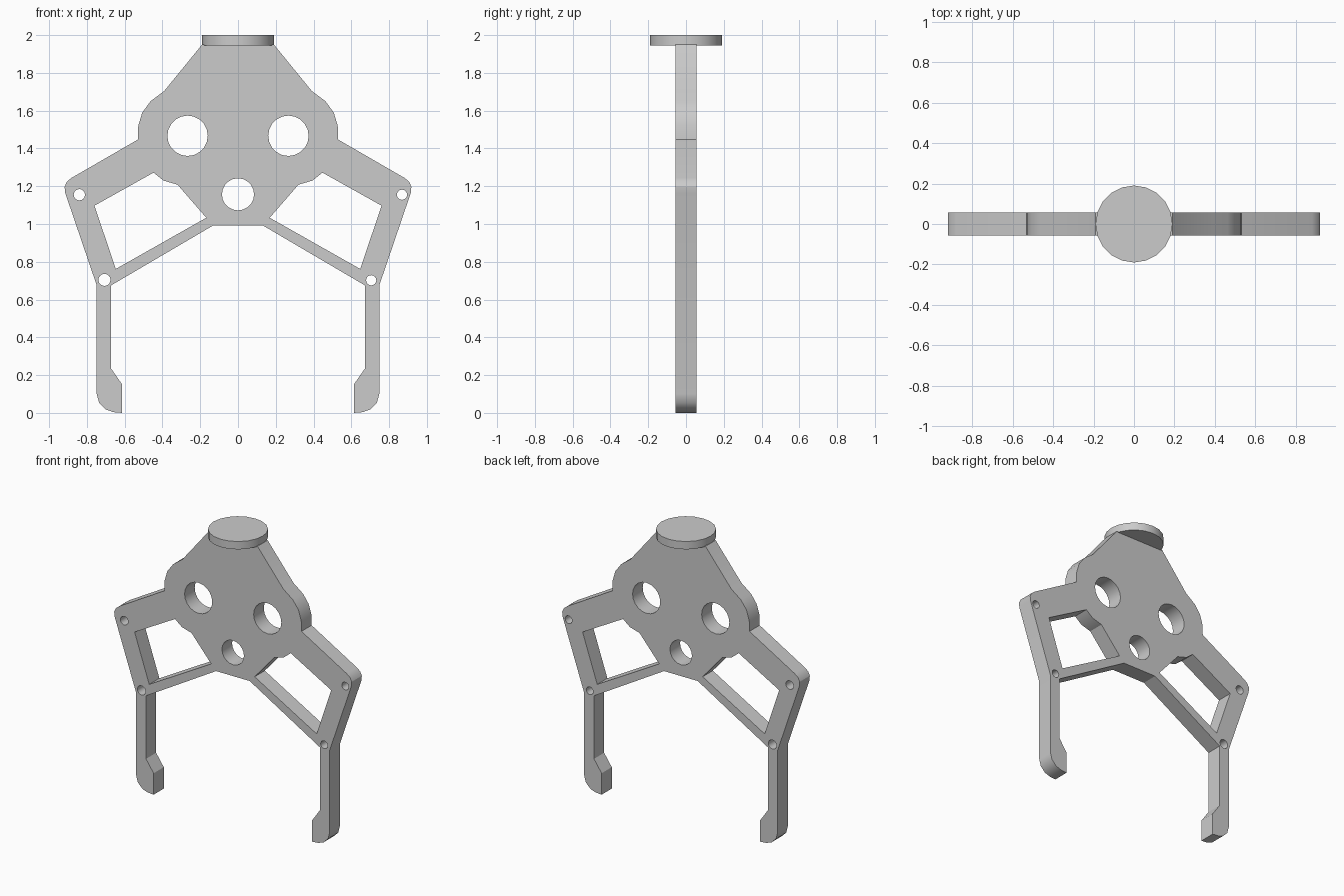
import bpy
import bmesh
from math import sin, cos, pi, radians
from mathutils import Matrix

cube = bpy.data.objects.get("Cube")
if cube:
    bpy.data.objects.remove(cube, do_unlink=True)

grey = bpy.data.materials.new("plain grey")
grey.use_nodes = True
COLOUR = (0.6, 0.6, 0.6, 1)
grey.diffuse_color = COLOUR
grey.node_tree.nodes["Principled BSDF"].inputs["Base Color"].default_value = COLOUR

HALF_DEPTH = 0.056


def mirrored(points):
    return [(-x, z) for x, z in points]


def circle(x, z, radius, sides):
    return [(x + radius * cos(2 * pi * i / sides), z + radius * sin(2 * pi * i / sides))
            for i in range(sides)]


def finish(obj):
    bpy.ops.object.select_all(action="DESELECT")
    obj.select_set(True)
    bpy.context.view_layer.objects.active = obj
    bpy.ops.object.shade_smooth_by_angle(angle=radians(30))


def plate(name, loops):
    """Fill the first loop, leave the others as holes, and give it depth along y."""
    curve = bpy.data.curves.new(name, "CURVE")
    curve.dimensions = "2D"
    curve.fill_mode = "BOTH"
    curve.extrude = HALF_DEPTH
    for loop in loops:
        spline = curve.splines.new("POLY")
        spline.points.add(len(loop) - 1)
        for point, (x, z) in zip(spline.points, loop):
            point.co = (x, z, 0, 1)
        spline.use_cyclic_u = True
    source = bpy.data.objects.new(name + " outline", curve)
    bpy.context.collection.objects.link(source)
    graph = bpy.context.evaluated_depsgraph_get()
    mesh = bpy.data.meshes.new_from_object(source.evaluated_get(graph))
    bpy.data.objects.remove(source, do_unlink=True)

    # Stand it upright and weld the caps to the rim
    bm = bmesh.new()
    bm.from_mesh(mesh)
    bm.transform(Matrix.Rotation(pi / 2, 4, "X"))
    bmesh.ops.remove_doubles(bm, verts=bm.verts, dist=0.0005)
    bmesh.ops.recalc_face_normals(bm, faces=bm.faces)
    bm.to_mesh(mesh)
    bm.free()
    mesh.materials.clear()
    mesh.materials.append(grey)
    obj = bpy.data.objects.new(name, mesh)
    bpy.context.collection.objects.link(obj)
    finish(obj)
    return obj


# Half outline: neck, shoulder lobe, elbow, finger, then the lower link
half = [
    (0.19, 1.95), (0.39, 1.705), (0.463, 1.65), (0.507, 1.59), (0.528, 1.52), (0.53, 1.447),
    (0.88, 1.245), (0.905, 1.225), (0.918, 1.198), (0.915, 1.165),
    (0.748, 0.675), (0.748, 0.1), (0.735, 0.053), (0.7, 0.018), (0.66, 0.004), (0.613, 0),
    (0.613, 0.15), (0.672, 0.235), (0.672, 0.675), (0.13, 0.993),
]
outline = half + mirrored(half)[::-1]

# Opening between the upper arm and the lower link
window = [(0.168, 1.033), (0.32, 1.208), (0.395, 1.23), (0.447, 1.272),
          (0.76, 1.097), (0.647, 0.762)]

holes = [
    window, mirrored(window),
    circle(0.267, 1.467, 0.107, 20), circle(-0.267, 1.467, 0.107, 20),
    circle(0, 1.157, 0.085, 20),
    circle(0.868, 1.155, 0.027, 16), circle(-0.84, 1.155, 0.03, 16),
    circle(0.705, 0.702, 0.027, 16), circle(-0.707, 0.704, 0.032, 16),
]
plate("gripper_plate", [outline] + holes)

# Round mounting disc on top
bpy.ops.mesh.primitive_cylinder_add(vertices=20, radius=0.19, depth=0.055,
                                    location=(0, 0, 1.9725))
disc = bpy.context.object
disc.name = "mounting_disc"
disc.data.materials.append(grey)
finish(disc)
